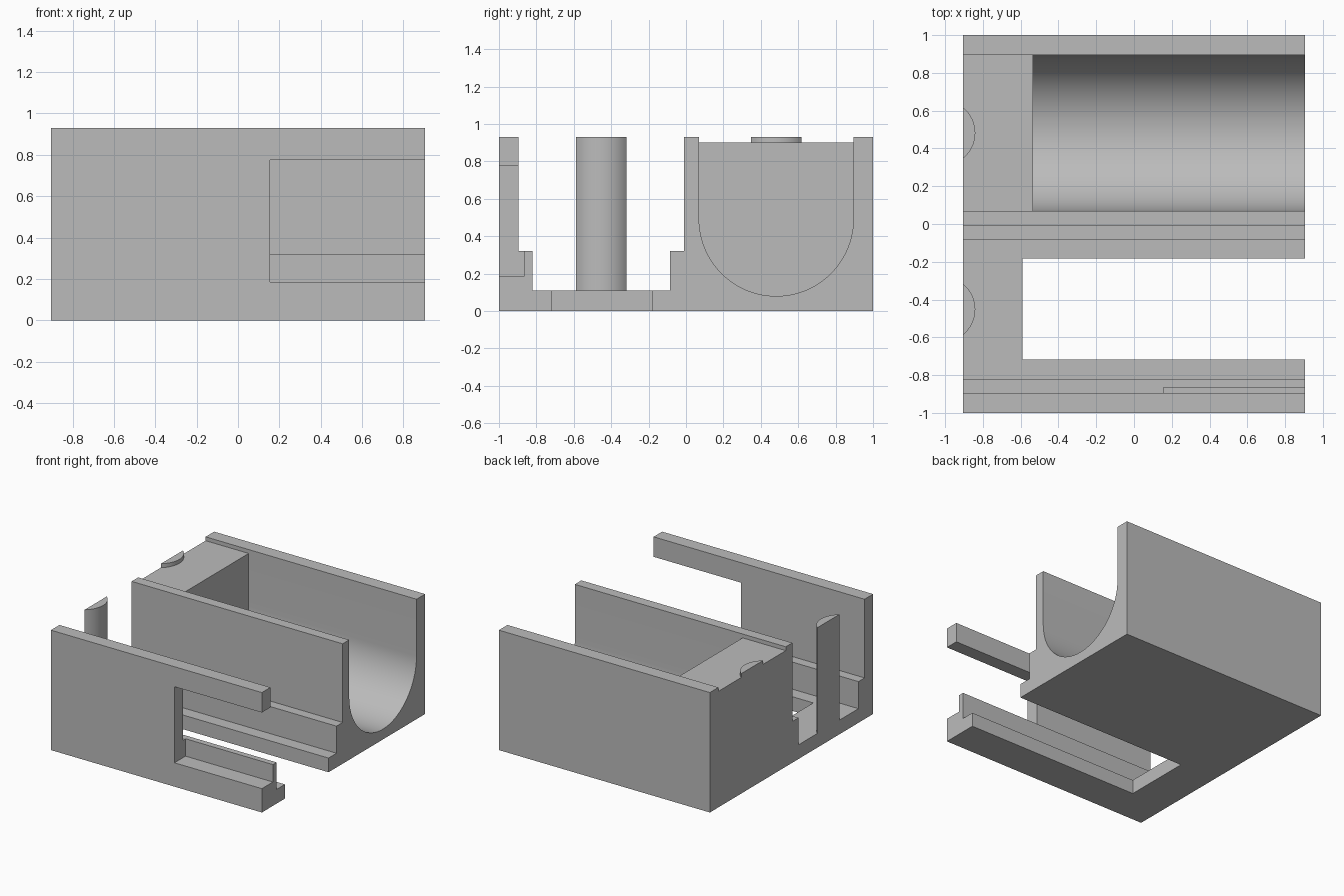
import bpy
import bmesh
from math import cos, sin, pi, asin, radians
from mathutils import Vector

default = bpy.data.objects.get("Cube")
if default:
    bpy.data.objects.remove(default, do_unlink=True)

grey = bpy.data.materials.new("plain grey")
grey.use_nodes = True
colour = (0.5, 0.5, 0.5, 1)
grey.diffuse_color = colour
grey.node_tree.nodes["Principled BSDF"].inputs["Base Color"].default_value = colour

X = 0.905         # half width
TOP = 0.93        # wall height
END_TOP = 0.90    # height of the closed channel end


def prism(name, points, direction):
    """Extrude a closed 3D outline along a direction."""
    bm = bmesh.new()
    face = bm.faces.new([bm.verts.new(p) for p in points])
    new = bmesh.ops.extrude_face_region(bm, geom=[face])["geom"]
    verts = [v for v in new if isinstance(v, bmesh.types.BMVert)]
    bmesh.ops.translate(bm, verts=verts, vec=Vector(direction))
    bmesh.ops.recalc_face_normals(bm, faces=bm.faces[:])
    mesh = bpy.data.meshes.new(name)
    bm.to_mesh(mesh)
    bm.free()
    mesh.materials.append(grey)
    obj = bpy.data.objects.new(name, mesh)
    bpy.context.collection.objects.link(obj)
    return obj


def along_x(name, profile, x0, x1):
    return prism(name, [(x0, y, z) for y, z in profile], (x1 - x0, 0, 0))


def box(name, x0, x1, y0, y1, z0, z1):
    return along_x(name, [(y0, z0), (y1, z0), (y1, z1), (y0, z1)], x0, x1)


def merge(body, tool, operation):
    """Apply a boolean and discard the tool."""
    tool.hide_render = True
    mod = body.modifiers.new(tool.name, 'BOOLEAN')
    mod.operation, mod.solver, mod.object = operation, 'EXACT', tool
    bpy.context.view_layer.objects.active = body
    bpy.ops.object.modifier_apply(modifier=mod.name)
    bpy.data.objects.remove(tool, do_unlink=True)


# Body: stepped tray on one side, solid channel block on the other
body = along_x("holder_body", [
    (-1, 0), (1, 0), (1, TOP), (0.895, TOP), (0.895, END_TOP), (0.07, END_TOP),
    (0.07, TOP), (-0.01, TOP), (-0.01, 0.32), (-0.085, 0.32), (-0.085, 0.11),
    (-0.82, 0.11), (-0.82, 0.32), (-0.895, 0.32), (-0.895, TOP), (-1, TOP)], -X, X)

# Round-bottomed channel, closed at the right end
MID, RADIUS, FLOOR = 0.4825, 0.4125, 0.08
SEG = 48
arc = [(MID - RADIUS * cos(pi * i / SEG), FLOOR + RADIUS - RADIUS * sin(pi * i / SEG))
       for i in range(SEG + 1)]
merge(body, along_x("channel_cutter", arc + [(0.895, 1.1), (0.07, 1.1)], -0.535, 1.1),
      'DIFFERENCE')

# Slot through the tray floor and window in the front wall
merge(body, box("slot_cutter", -0.59, 1.1, -0.717, -0.183, -0.1, 0.2), 'DIFFERENCE')
merge(body, box("window_cutter", 0.155, 1.1, -1.1, -0.865, 0.185, 0.775), 'DIFFERENCE')

# Round-fronted locating posts at the right end
POST_R, HALF = 0.173, 0.135
spread = asin(HALF / POST_R)
for name, y, base in (("tray_post", -0.452, 0.05), ("channel_post", 0.482, 0.8)):
    cx = -X - POST_R * cos(spread)
    outline = []
    for i in range(17):
        a = spread * (i / 8 - 1)
        outline.append((cx + POST_R * cos(a), y + POST_R * sin(a), base))
    merge(body, prism(name, outline, (0, 0, TOP - base)), 'UNION')

bpy.ops.object.select_all(action='DESELECT')
body.select_set(True)
bpy.context.view_layer.objects.active = body
bpy.ops.object.shade_smooth_by_angle(angle=radians(30))
